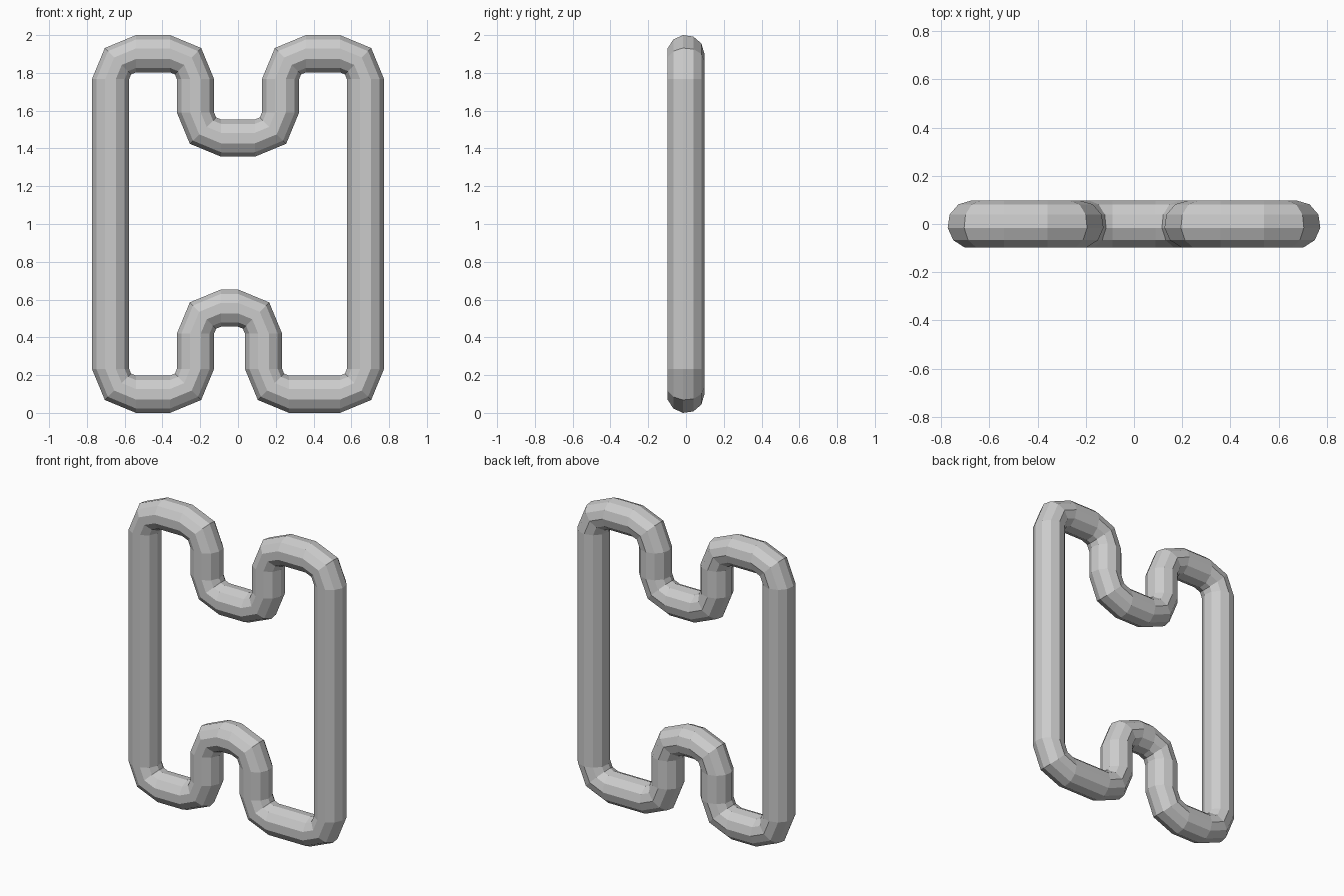
import bpy, bmesh
from math import sin, cos, pi, radians

if "Cube" in bpy.data.objects:
    bpy.data.objects.remove(bpy.data.objects["Cube"])

BEND = 0.135      # centreline radius of every bend
TUBE = 0.0995     # tube radius
SIDES = 11
STEPS = 2         # segments per quarter bend

# Quarter bends clockwise around the loop:
# centre x, centre z, start angle, direction (+1 outward bend, -1 inward bend)
TOP, BOT = 1.7665, 0.2335
bends = [
    (-0.54, TOP, 180, 1), (-0.36, TOP, 90, 1),      # top left hump
    (-0.09, 1.59, 180, -1), (0.09, 1.59, 270, -1),  # upper dip
    (0.36, TOP, 180, 1), (0.54, TOP, 90, 1),        # top right hump
    (0.54, BOT, 0, 1), (0.27, BOT, -90, 1),         # bottom right foot
    (0.0, 0.42, 0, -1), (-0.09, 0.42, 90, -1),      # lower arch
    (-0.36, BOT, 0, 1), (-0.54, BOT, -90, 1),       # bottom left foot
]

bm = bmesh.new()


def add_ring(px, pz, nx, nz):
    """Tube cross-section in the plane spanned by the loop normal and y."""
    ring = []
    for k in range(SIDES):
        a = 2 * pi * k / SIDES
        r = TUBE * sin(a)
        y = TUBE * (cos(a) - (1 - cos(pi / SIDES)) / 2)  # centred on y = 0
        ring.append(bm.verts.new((px + r * nx, y, pz + r * nz)))
    return ring


# Rings along the loop
rings = []
for cx, cz, start, side in bends:
    for i in range(STEPS + 1):
        a = radians(start - side * 90 * i / STEPS)
        ux, uz = cos(a), sin(a)
        rings.append(add_ring(cx + BEND * ux, cz + BEND * uz, side * ux, side * uz))

# Skin the closed tube
for i, ring in enumerate(rings):
    nxt = rings[(i + 1) % len(rings)]
    for k in range(SIDES):
        j = (k + 1) % SIDES
        bm.faces.new((ring[k], ring[j], nxt[j], nxt[k]))
bmesh.ops.recalc_face_normals(bm, faces=bm.faces[:])

mesh = bpy.data.meshes.new("bent_tube_loop")
bm.to_mesh(mesh)
bm.free()
bpy.context.collection.objects.link(bpy.data.objects.new("bent_tube_loop", mesh))
